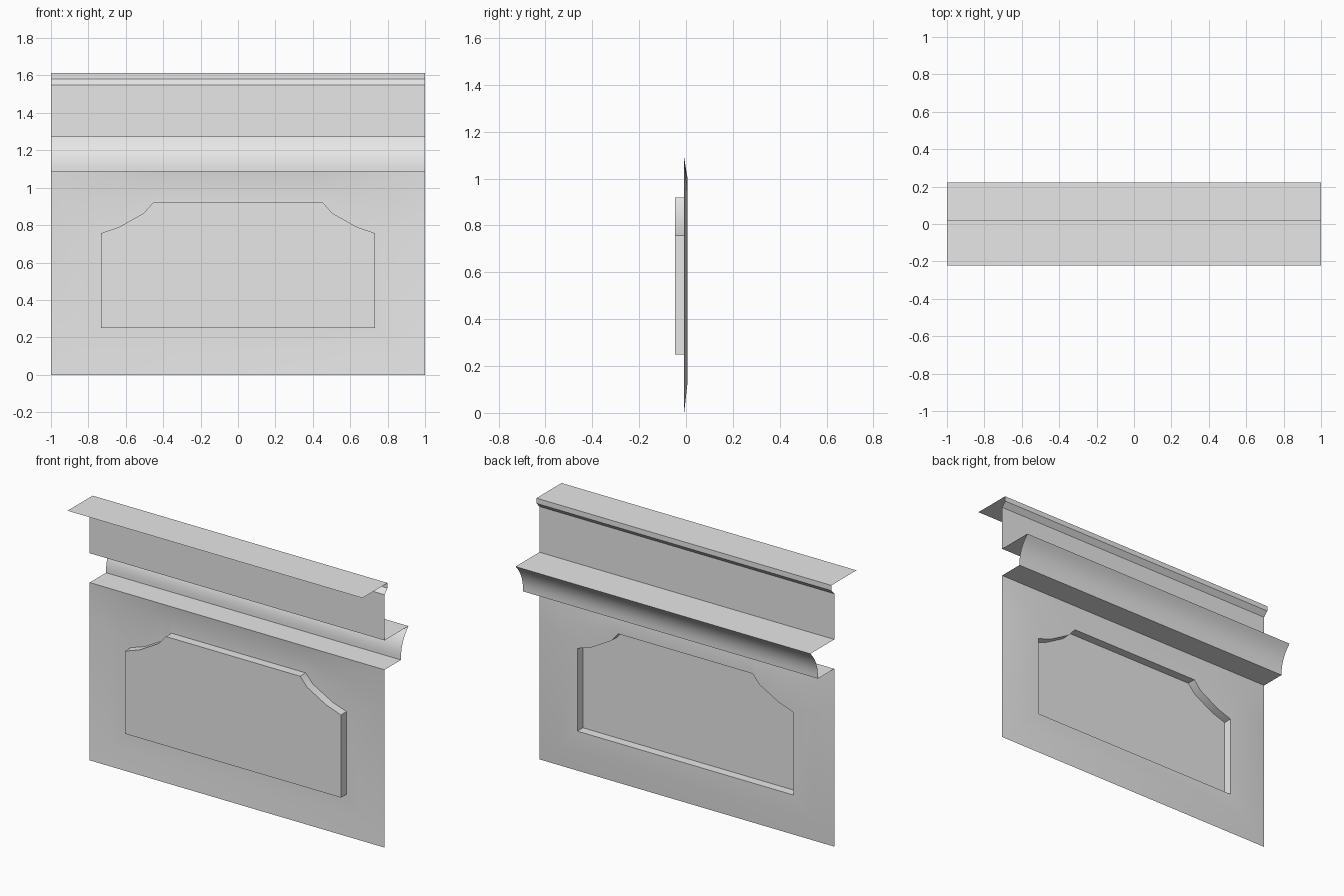
import bpy
import bmesh

cube = bpy.data.objects.get("Cube")
if cube:
    bpy.data.objects.remove(cube, do_unlink=True)

grey = bpy.data.materials.new("plain grey")
grey.use_nodes = True
colour = (0.8, 0.8, 0.8, 1)
grey.diffuse_color = colour
grey.node_tree.nodes["Principled BSDF"].inputs["Base Color"].default_value = colour

HALF = 1.0       # half width along x
WALL = -0.008    # plane of the sheet
DISH = 0.006     # wall dips back slightly around the raised panel
RAISED = -0.048  # front of the raised panel
BREAK = 1.09     # top of the lower wall


def finish(name, bm):
    mesh = bpy.data.meshes.new(name)
    bm.to_mesh(mesh)
    bm.free()
    mesh.materials.append(grey)
    obj = bpy.data.objects.new(name, mesh)
    bpy.context.collection.objects.link(obj)
    bpy.ops.object.select_all(action="DESELECT")
    obj.select_set(True)
    bpy.context.view_layer.objects.active = obj
    bpy.ops.object.shade_smooth_by_angle(angle=0.6)
    return obj


def sheet(name, profile):
    """Sweep an open (y, z) profile across the full width."""
    bm = bmesh.new()
    rows = [[bm.verts.new((x, y, z)) for x in (-HALF, HALF)] for y, z in profile]
    for low, high in zip(rows, rows[1:]):
        bm.faces.new((low[0], low[1], high[1], high[0]))
    finish(name, bm)


def ring(bm, points, y):
    return [bm.verts.new((x, y, z)) for x, z in points]


def bridge(bm, a, b):
    for i in range(len(a)):
        j = (i + 1) % len(a)
        bm.faces.new((a[i], a[j], b[j], b[i]))


def mirrored(right):
    """Close a right-hand outline with its left-hand mirror."""
    return right + [(-x, z) for x, z in reversed(right)]


# Lower wall with the hollow raised panel pressed out of it
outline = mirrored([(0.732, 0.25), (0.732, 0.757), (0.635, 0.79), (0.503, 0.865), (0.455, 0.92)])
border = mirrored([(HALF, 0), (HALF, 0.85), (HALF, BREAK), (0.65, BREAK), (0.455, BREAK)])
middle = [((a + c) / 2, (b + d) / 2) for (a, b), (c, d) in zip(outline, border)]

bm = bmesh.new()
loops = [ring(bm, border, WALL), ring(bm, middle, DISH),
         ring(bm, outline, DISH), ring(bm, outline, RAISED)]
for outer, inner in zip(loops, loops[1:]):
    bridge(bm, outer, inner)
bm.faces.new(loops[-1])
finish("lower_wall_and_raised_panel", bm)

# Recessed cove band between two shelves
STEPS = 8
cove = [(0.15 + 0.0725 * (i / STEPS) ** 2.4, BREAK + 0.18 * i / STEPS)
        for i in range(STEPS + 1)]
sheet("cove_band", [(WALL, BREAK)] + cove + [(WALL, 1.27)])

# Upper board
sheet("upper_board", [(WALL, 1.27), (WALL, 1.55)])

# Top ledge with its small back lip
sheet("top_ledge", [(WALL, 1.55), (0.02, 1.58), (0.02, 1.612), (-0.2225, 1.612)])
